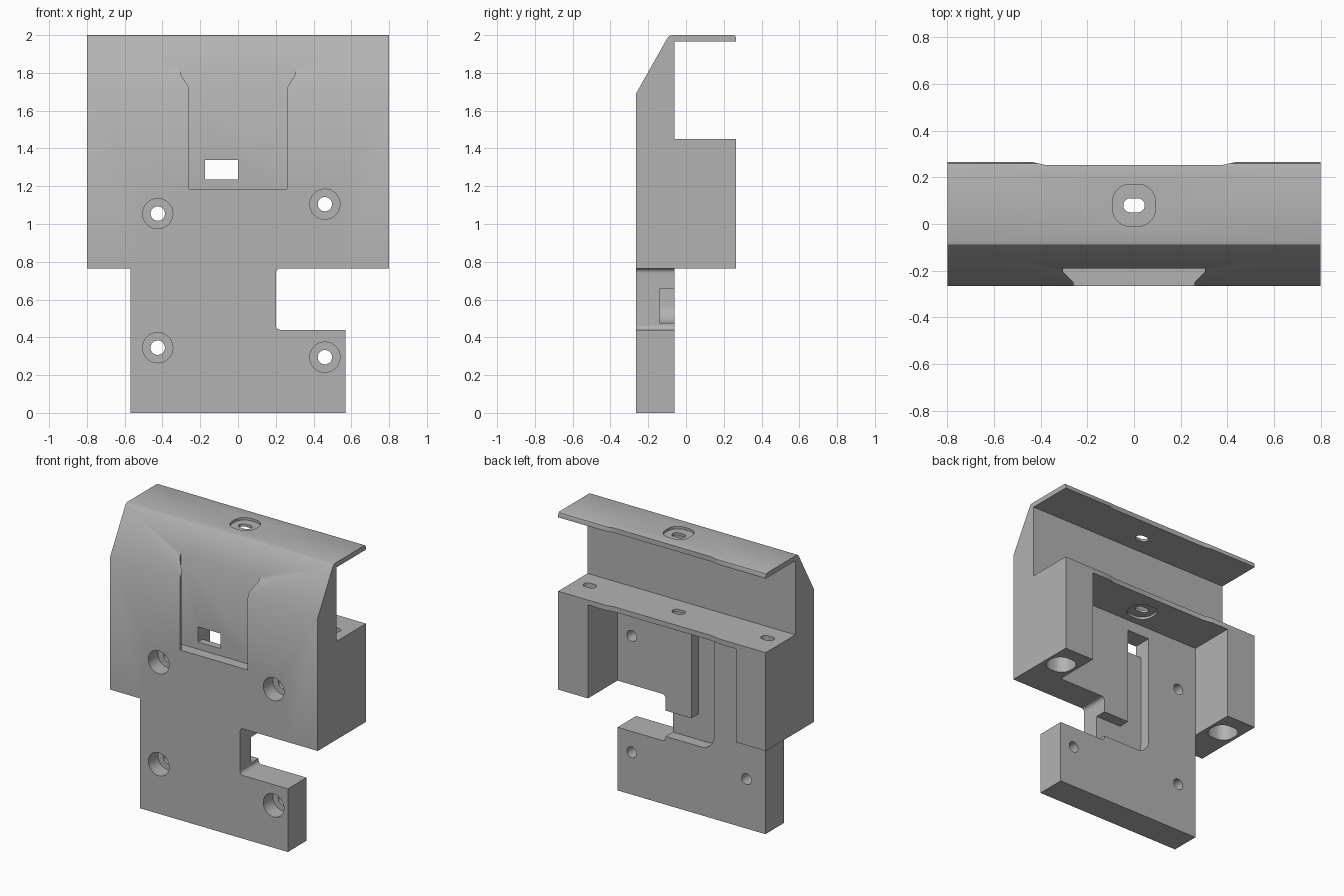
import bpy, bmesh, math
from mathutils import Vector

cube = bpy.data.objects.get("Cube")
if cube:
    bpy.data.objects.remove(cube, do_unlink=True)

grey = bpy.data.materials.new("plain_grey")
grey.use_nodes = True
colour = (0.45, 0.45, 0.45, 1)
grey.diffuse_color = colour
grey.node_tree.nodes["Principled BSDF"].inputs["Base Color"].default_value = colour

# Which coordinates a 2D outline and its extrusion fill, per axis
PLACE = {
    "x": lambda a, b, d: (d, a, b),
    "y": lambda a, b, d: (a, d, b),
    "z": lambda a, b, d: (a, b, d),
}


def prism(name, axis, outline, lo, hi):
    bm = bmesh.new()
    ends = [[bm.verts.new(PLACE[axis](a, b, d)) for a, b in outline] for d in (lo, hi)]
    bm.faces.new(ends[0])
    bm.faces.new(ends[1])
    n = len(outline)
    for i in range(n):
        j = (i + 1) % n
        bm.faces.new((ends[0][i], ends[0][j], ends[1][j], ends[1][i]))
    bmesh.ops.recalc_face_normals(bm, faces=bm.faces)
    mesh = bpy.data.meshes.new(name)
    bm.to_mesh(mesh)
    bm.free()
    mesh.materials.append(grey)
    obj = bpy.data.objects.new(name, mesh)
    bpy.context.collection.objects.link(obj)
    return obj


def rounded(a0, a1, b0, b1, r, steps=8):
    """Rectangle outline with round corners."""
    pts = []
    corners = ((a1 - r, b1 - r), (a0 + r, b1 - r), (a0 + r, b0 + r), (a1 - r, b0 + r))
    for k, (ca, cb) in enumerate(corners):
        for i in range(steps + 1):
            t = math.pi / 2 * (k + i / steps)
            pts.append((ca + r * math.cos(t), cb + r * math.sin(t)))
    return pts


def circle(ca, cb, r, n=32):
    return [(ca + r * math.cos(math.tau * i / n), cb + r * math.sin(math.tau * i / n)) for i in range(n)]


def rect(a0, a1, b0, b1):
    return [(a0, b0), (a1, b0), (a1, b1), (a0, b1)]


FRONT, BACK, REAR = -0.265, -0.06, 0.265
WAIST, SHELF = 0.765, 1.45

# Bracket body: side profile with sloped brow, lid and rear block
bracket = prism("bracket_body", "x", [
    (FRONT, 0), (BACK, 0), (BACK, WAIST), (REAR, WAIST), (REAR, SHELF), (BACK, SHELF),
    (BACK, 1.965), (REAR, 1.965), (REAR, 1.985), (0.26, 1.996), (0.25, 2),
    (-0.075, 2), (-0.088, 1.996), (-0.1, 1.982), (FRONT, 1.69)], -0.8, 0.8)


def cut(axis, outline, lo, hi):
    cutter = prism("cutter", axis, outline, lo, hi)
    cutter.hide_render = True
    mod = bracket.modifiers.new("cut", "BOOLEAN")
    mod.operation = "DIFFERENCE"
    mod.solver = "EXACT"
    mod.object = cutter
    bpy.context.view_layer.objects.active = bracket
    bpy.ops.object.modifier_apply(modifier=mod.name)
    bpy.data.objects.remove(cutter, do_unlink=True)


# Narrow lower plate and the cavity between the rear legs
for side in (-1, 1):
    cut("y", rect(*sorted((side * 0.57, side)), -0.1, WAIST), -0.5, 0.5)
cut("y", rect(-0.57, 0.57, 0.7, SHELF - 0.035), BACK, 0.5)

# Side notch
cut("y", rounded(0.2, 0.9, 0.44, WAIST, 0.025), -0.5, 0.0)

# Dovetail channel in the front
cut("z", [(-0.26, -0.4), (0.26, -0.4), (0.26, -0.248), (0.305, -0.205), (0.305, -0.19),
          (-0.305, -0.19), (-0.305, -0.205), (-0.26, -0.248)], 1.185, 1.95)

# Cable window and the L-shaped groove behind it
cut("y", rect(-0.175, 0.0, 1.235, 1.34), -0.4, 0.0)
bend = [(-0.075 - 0.1 * math.sin(t), 0.575 - 0.1 * math.cos(t))
        for t in (math.pi / 16 * i for i in range(9))]
cut("y", [(0.3, 0.475)] + bend + [(-0.175, 1.34), (0, 1.34), (0, 0.655), (0.3, 0.655)], -0.14, 0.0)

# Counterbored screw holes
for x, z in ((-0.425, 1.055), (0.46, 1.105), (-0.425, 0.345), (0.46, 0.295)):
    cut("y", circle(x, z, 0.08), -0.4, FRONT + 0.105)
    cut("y", circle(x, z, 0.038), -0.4, 0.0)

# Slots through the lid, shelf and legs, each with a wider recess
for x, slot_range, recess_range in (
        (0, (1.8, 2.1), (1.983, 2.1)),
        (0, (1.3, 1.6), (1.3, 1.432)),
        (-0.685, (0.6, 1.6), (0.6, 1.41)),
        (0.685, (0.6, 1.6), (0.6, 1.41))):
    cut("z", rounded(x - 0.092, x + 0.092, -0.01, 0.17, 0.075), *recess_range)
    cut("z", rounded(x - 0.046, x + 0.046, 0.05, 0.11, 0.0299), *slot_range)

# Shallow relief along the rear edges of the lid and shelf
cut("z", [(-0.45, 0.27), (-0.43, 0.264), (-0.38, 0.253), (0.38, 0.253), (0.43, 0.264), (0.45, 0.27)], 1.0, 2.2)

bpy.ops.object.select_all(action="DESELECT")
bracket.select_set(True)
bpy.context.view_layer.objects.active = bracket
bpy.ops.object.shade_smooth_by_angle(angle=math.radians(32))
